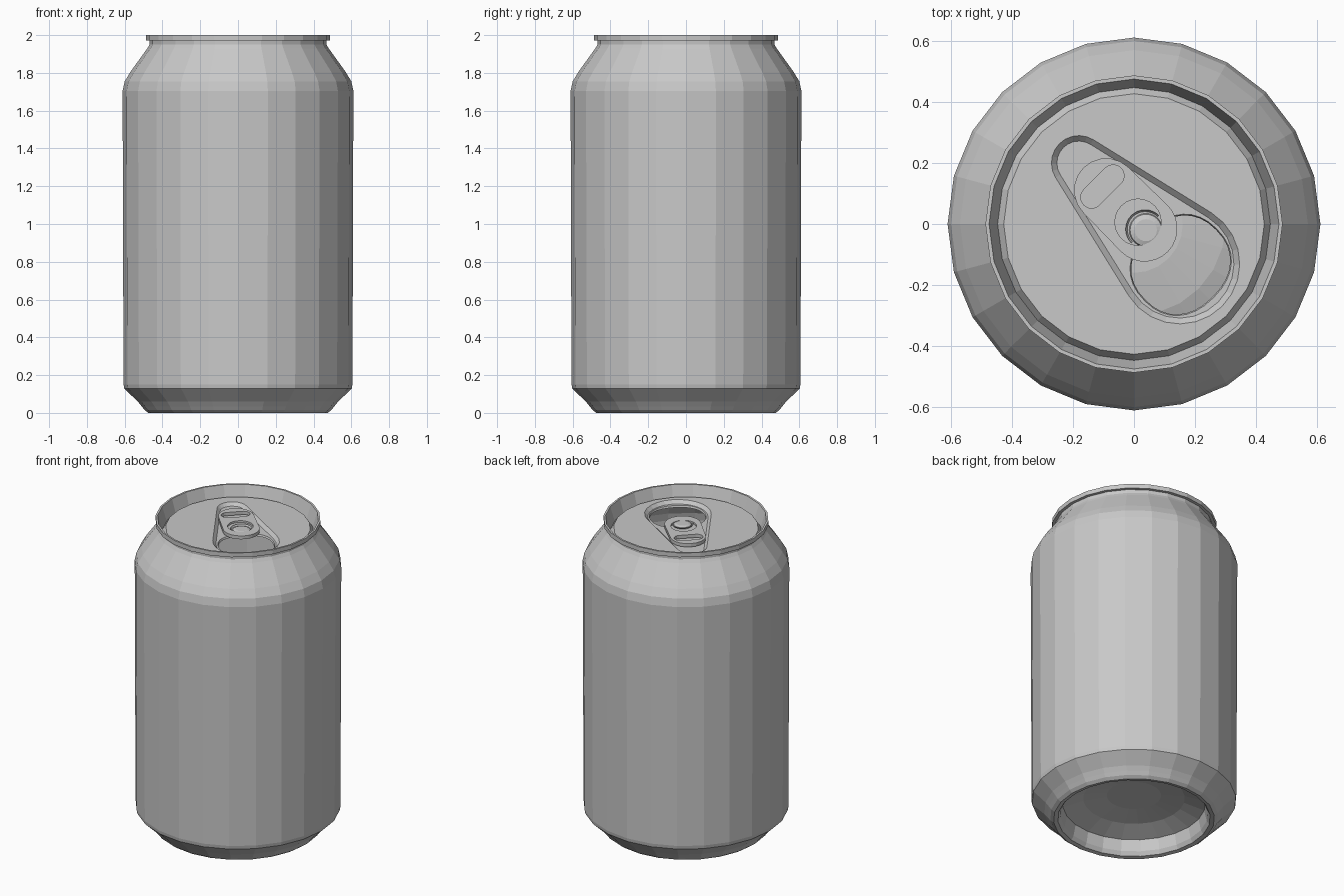
import bpy, bmesh
from math import sin, cos, pi, acos, sqrt, copysign

if "Cube" in bpy.data.objects:
    bpy.data.objects.remove(bpy.data.objects["Cube"], do_unlink=True)

# One bare metal colour
metal = bpy.data.materials.new("bare_aluminium")
metal.use_nodes = True
metal.diffuse_color = (0.58, 0.58, 0.58, 1)
metal.node_tree.nodes["Principled BSDF"].inputs["Base Color"].default_value = metal.diffuse_color

SIDES = 24
LID_Z = 1.94
FLOOR_Z = 1.92
AXIS_V = 0.0135      # sideways shift of the opener's axis


def finish(name, bm):
    mesh = bpy.data.meshes.new(name)
    bm.to_mesh(mesh)
    bm.free()
    mesh.materials.append(metal)
    obj = bpy.data.objects.new(name, mesh)
    bpy.context.collection.objects.link(obj)
    return obj


def diagonal(points):
    """Turn (along, across) points of the opener into x, y."""
    return [((u + v + AXIS_V) / sqrt(2), (v + AXIS_V - u) / sqrt(2)) for u, v in points]


def arc(cu, r, start, end, n, cv=0):
    return [(cu + r * cos(start + (end - start) * i / n),
             cv + r * sin(start + (end - start) * i / n)) for i in range(n + 1)]


def circle(cu, r, n=SIDES):
    return arc(cu, r, 0, 2 * pi, n)[:-1]


def teardrop(u1, r1, u2, r2):
    """Two end circles joined by tangent lines; u2 is the far end."""
    t = acos((r1 - r2) / (u2 - u1))
    return arc(u2, r2, -t, t, 14) + arc(u1, r1, t, 2 * pi - t, 10)


def add_loop(bm, points, z):
    verts = [bm.verts.new((x, y, z)) for x, y in points]
    edges = [bm.edges.new((a, b)) for a, b in zip(verts, verts[1:] + verts[:1])]
    return verts, edges


def fill(bm, *loops):
    edges = [e for loop in loops for e in loop[1]]
    bmesh.ops.triangle_fill(bm, use_beauty=True, use_dissolve=False, edges=edges, normal=(0, 0, 1))


def join(bm, lower, upper):
    lo, up = lower[0], upper[0]
    for i in range(len(lo)):
        j = (i + 1) % len(lo)
        bm.faces.new((lo[i], lo[j], up[j], up[i]))


def face_up(bm):
    bm.normal_update()
    for f in bm.faces:
        if f.normal.z < 0:
            f.normal_flip()


# Can body: turned profile from the base dome, up the side, over the rim to the lid
profile = [
    (0.16, 0.16), (0.30, 0.14), (0.42, 0.10), (0.435, 0.03), (0.45, 0.005),
    (0.475, 0), (0.495, 0.015), (0.51, 0.035), (0.53, 0.06), (0.602, 0.128),
    (0.606, 0.15), (0.611, 1.705), (0.60, 1.755), (0.57, 1.805), (0.48, 1.93),
    (0.468, 1.95), (0.468, 1.972), (0.487, 1.972), (0.487, 2), (0.475, 2),
    (0.447, 1.91), (0.427, LID_Z)]
bm = bmesh.new()
rings = [add_loop(bm, circle(0, r), z) for r, z in profile]
for lower, upper in zip(rings, rings[1:]):
    join(bm, lower, upper)
bm.faces.new(list(reversed(rings[0][0])))
finish("can_body", bm)

# Lid: sunken teardrop panel with an open mouth
bm = bmesh.new()
lid_edge = add_loop(bm, circle(0, 0.427), LID_Z)
panel_top = add_loop(bm, diagonal(teardrop(-0.269, 0.09, 0.198, 0.197)), LID_Z)
panel_low = add_loop(bm, diagonal(teardrop(-0.269, 0.072, 0.198, 0.178)), FLOOR_Z)


def mouth(shrink):
    """Slightly squared oval."""
    return diagonal([(0.203 + (0.152 - shrink) * copysign(abs(c) ** 0.88, c),
                      (0.167 - shrink) * copysign(abs(s) ** 0.88, s))
                     for c, s in circle(0, 1, 32)])


mouth_top = add_loop(bm, mouth(0), FLOOR_Z)
mouth_low = add_loop(bm, mouth(0.004), FLOOR_Z - 0.012)
fill(bm, lid_edge, panel_top)
join(bm, panel_low, panel_top)
fill(bm, panel_low, mouth_top)
join(bm, mouth_low, mouth_top)
face_up(bm)
finish("lid", bm)

# Pull tab: rounded plate with a finger hole and a rivet hole
bm = bmesh.new()
outline = add_loop(bm, diagonal(teardrop(-0.143, 0.105, 0.035, 0.108)), 1.95)
slot = arc(-0.16, 0.036, 0, pi, 8, 0.05) + arc(-0.16, 0.036, pi, 2 * pi, 8, -0.05)
finger_hole = add_loop(bm, diagonal(slot), 1.95)
rivet_hole = add_loop(bm, diagonal(circle(0.005, 0.076)), 1.95)
fill(bm, outline, finger_hole, rivet_hole)
face_up(bm)
tab = finish("pull_tab", bm)
solid = tab.modifiers.new("thickness", 'SOLIDIFY')
solid.thickness = 0.022
solid.offset = -1


def stack(name, cu, levels):
    """Stepped round piece on the opener's axis, closed on top."""
    bm = bmesh.new()
    loops = [add_loop(bm, diagonal(circle(cu, r)), z) for r, z in levels]
    for lower, upper in zip(loops, loops[1:]):
        join(bm, lower, upper)
    bm.faces.new(loops[-1][0])
    finish(name, bm)


# Tongue under the tab and the rivet that holds it
stack("tab_tongue", 0.005, [(0.077, FLOOR_Z), (0.077, 1.938)])
stack("rivet", 0.042, [(0.056, 1.936), (0.052, 1.944), (0.036, 1.95)])

# Curled lip around the back of the rivet
bm = bmesh.new()
inner = [bm.verts.new((x, y, 1.94)) for x, y in diagonal(arc(0.038, 0.058, pi * 0.5, pi * 1.5, 16))]
outer = [bm.verts.new((x, y, 1.95)) for x, y in diagonal(arc(0.038, 0.064, pi * 0.5, pi * 1.5, 16))]
for i in range(16):
    bm.faces.new((inner[i], inner[i + 1], outer[i + 1], outer[i]))
face_up(bm)
finish("tongue_curl", bm)
